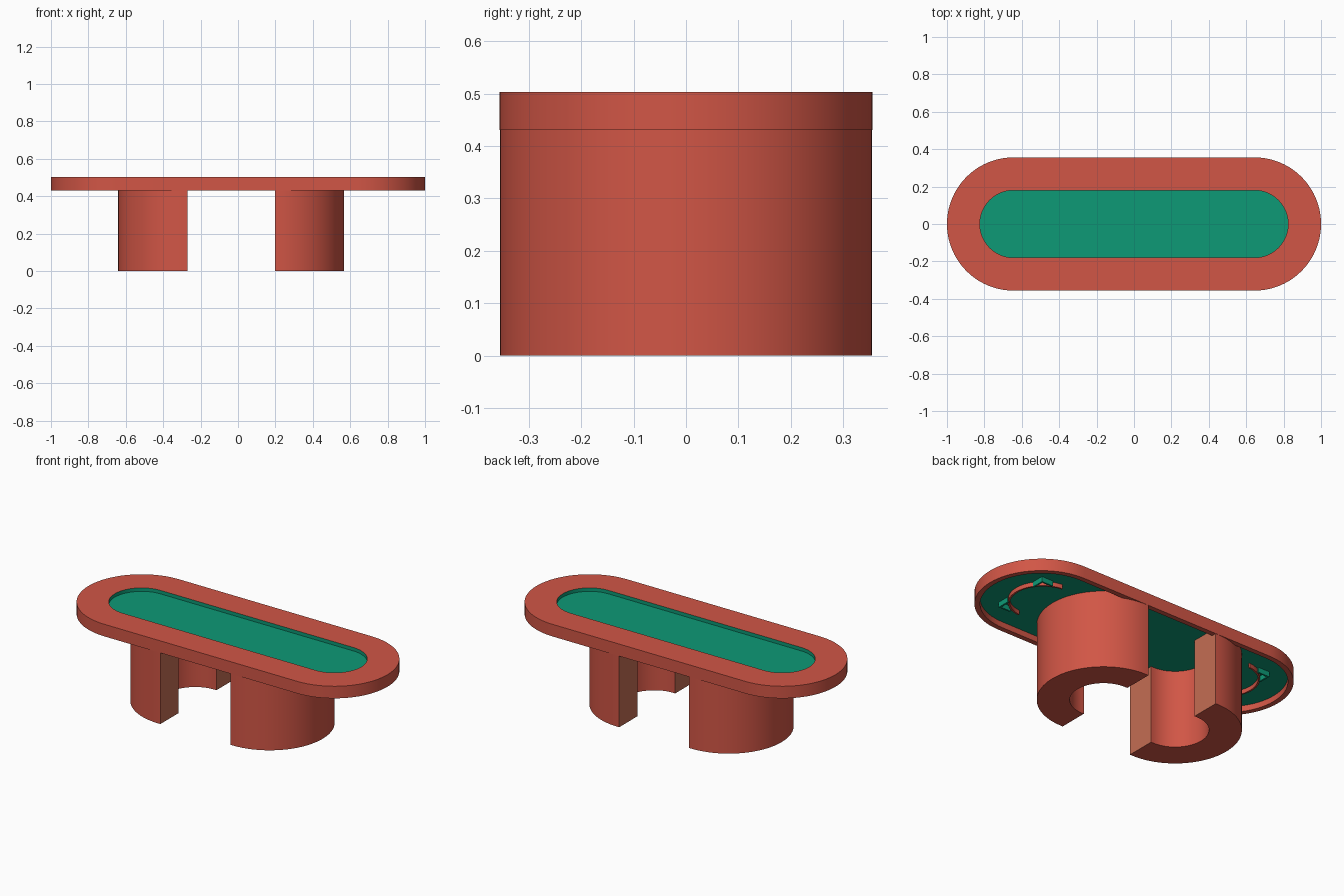
import bpy, bmesh, math

if "Cube" in bpy.data.objects:
    bpy.data.objects.remove(bpy.data.objects["Cube"])


def material(name, rgb):
    m = bpy.data.materials.new(name)
    m.diffuse_color = (*rgb, 1)
    m.use_nodes = True
    m.node_tree.nodes["Principled BSDF"].inputs["Base Color"].default_value = m.diffuse_color
    return m


RED = material("coral red", (0.64, 0.093, 0.061))
GREEN = material("emerald green", (0.004, 0.32, 0.18))
TAN = material("cut face tan", (0.55, 0.155, 0.087))
END = 0.644      # x of the rounded end centres
R = 0.356        # outer radius of top and legs
INNER = 0.18     # inlay radius
CEIL = 0.465     # underside of the inlay


def finish(name, bm, mats):
    me = bpy.data.meshes.new(name)
    bm.to_mesh(me)
    bm.free()
    ob = bpy.data.objects.new(name, me)
    bpy.context.collection.objects.link(ob)
    for m in mats:
        me.materials.append(m)
    bpy.ops.object.select_all(action='DESELECT')
    ob.select_set(True)
    bpy.context.view_layer.objects.active = ob
    bpy.ops.object.shade_smooth_by_angle(angle=math.radians(30))
    return ob


def arc(cx, r, a0, a1, n=40):
    return [(cx + r * math.cos(math.radians(a0 + (a1 - a0) * i / n)),
             r * math.sin(math.radians(a0 + (a1 - a0) * i / n))) for i in range(n + 1)]


def stadium_loft(name, profile, mat, cap_first=False, cap_last=False):
    """Sweep (radius, z) steps around a stadium outline."""
    bm = bmesh.new()
    rings = []
    for r, z in profile:
        pts = arc(END, r, -90, 90) + arc(-END, r, 90, 270)
        rings.append([bm.verts.new((x, y, z)) for x, y in pts])
    for a, b in zip(rings, rings[1:]):
        for i in range(len(a)):
            j = (i + 1) % len(a)
            bm.faces.new((a[i], a[j], b[j], b[i]))
    if cap_first:
        bm.faces.new(rings[0][::-1])
    if cap_last:
        bm.faces.new(rings[-1])
    return finish(name, bm, [mat])


def prism(name, outline, z0, z1, mats, cut_side=0):
    """Extrude an outline; faces looking towards cut_side in x get mats[1]."""
    bm = bmesh.new()
    f = bm.faces.new([bm.verts.new((x, y, z0)) for x, y in outline])
    up = bmesh.ops.extrude_face_region(bm, geom=[f])['geom']
    for v in up:
        if isinstance(v, bmesh.types.BMVert):
            v.co.z = z1
    bmesh.ops.recalc_face_normals(bm, faces=bm.faces)
    if cut_side:
        edge = max(v.co.x * cut_side for v in bm.verts)
        for f in bm.faces:
            if all(v.co.x * cut_side > edge - 1e-4 for v in f.verts):
                f.material_index = 1
    return finish(name, bm, mats)


# table top: rim with a thin lip below, recessed inlay, and underside
stadium_loft("top_rim", [(R - 0.03, CEIL), (R - 0.03, 0.43), (R, 0.43),
                         (R, 0.503), (INNER, 0.503)], RED)
stadium_loft("top_inlay", [(INNER, 0.503), (INNER, 0.482)], GREEN, cap_last=True)
stadium_loft("underside_panel", [(R - 0.03, CEIL)], GREEN, cap_first=True)

# half-ring legs, opening towards each other
for side, label, cx, flat in ((1, "right", 0.212, 0.198), (-1, "left", -0.286, -0.270)):
    r = R - 0.001
    outer = [(flat, -r)] + [(cx + side * x, y) for x, y in arc(0, r, -90, 90, 48)] + [(flat, r)]
    inner = [(flat, INNER)] + [(cx + side * x, y) for x, y in arc(0, INNER, 90, -90, 48)] + [(flat, -INNER)]
    prism(label + "_leg", outer + inner, 0, CEIL, [RED, TAN], -side)

# small ribs under each end: a curved rib and two corner brackets
for side, label in ((1, "right"), (-1, "left")):
    rib = arc(END - 0.01, 0.185, -85, 85, 24) + arc(END - 0.01, 0.175, 85, -85, 24)
    prism(label + "_curved_rib", [(side * x, y) for x, y in rib], 0.44, CEIL + 0.002, [RED])
    for s, end in ((1, "back"), (-1, "front")):
        x, y, a, t = 0.79, 0.18, 0.075, 0.01
        corner = [(x, y), (x - a, y), (x - a, y - t), (x - t, y - t), (x - t, y - a), (x, y - a)]
        prism(f"{label}_{end}_corner_bracket", [(side * px, s * py) for px, py in corner],
              0.435, CEIL + 0.002, [GREEN])
